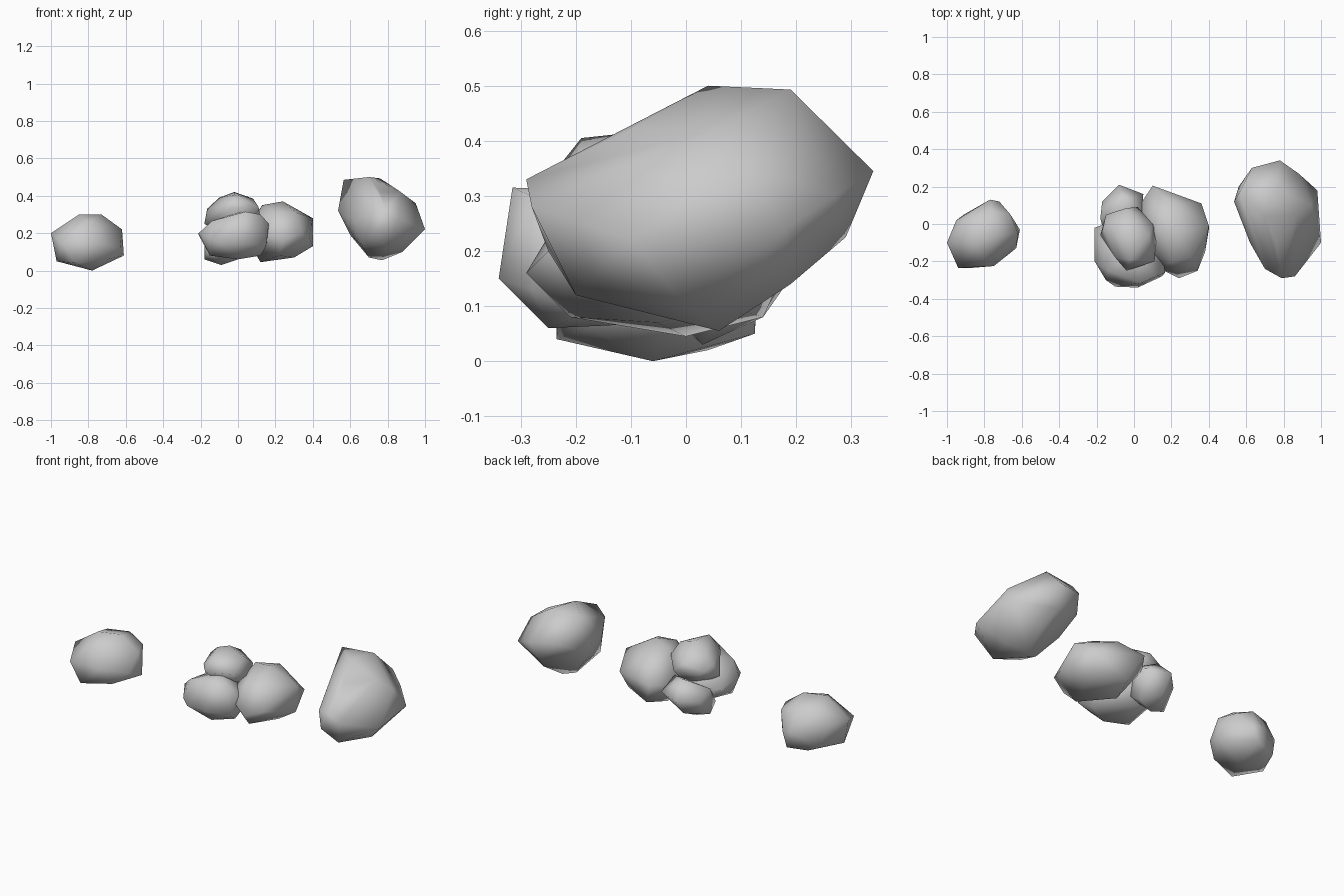
import bpy, bmesh


def rock(name, crown, girth, base):
    """Convex boulder wrapped around a few crown, girth and base points."""
    bm = bmesh.new()
    for p in crown + girth + base:
        bm.verts.new(p)
    bmesh.ops.convex_hull(bm, input=bm.verts)
    loose = [v for v in bm.verts if not v.link_faces]
    bmesh.ops.delete(bm, geom=loose, context='VERTS')
    bmesh.ops.recalc_face_normals(bm, faces=bm.faces)
    for f in bm.faces:
        f.smooth = True
    mesh = bpy.data.meshes.new(name)
    bm.to_mesh(mesh)
    bm.free()
    bpy.context.collection.objects.link(bpy.data.objects.new(name, mesh))


# Small lone rock on the left
rock("small_rock",
     [(-.85, -.1, .3), (-.73, -.06, .3), (-.76, .07, .26), (-.88, .03, .26), (-.8, -.19, .26)],
     [(-1, -.1, .2), (-.95, .02, .18), (-.77, .13, .15), (-.72, .12, .13), (-.62, -.05, .22),
      (-.66, .05, .22), (-.61, -.03, .08), (-.63, -.13, .12), (-.75, -.225, .15), (-.94, -.235, .15)],
     [(-.97, -.1, .05), (-.78, -.06, 0), (-.87, -.235, .04), (-.75, .125, .05), (-.83, .04, .02),
      (-.91, .05, .06), (-.7, -.18, .06)])

# Cluster of four rocks in the middle
rock("cluster_right_rock",
     [(.13, -.02, .35), (.24, -.05, .37), (.2, .11, .31), (.31, -.18, .31), (.2, -.2, .31)],
     [(.1, .205, .22), (.36, .11, .2), (.4, -.01, .28), (.4, -.03, .13), (.38, -.15, .18),
      (.34, -.25, .2), (.24, -.29, .16), (.14, -.24, .2), (.03, .1, .2), (.04, -.12, .2)],
     [(.22, -.21, .08), (.12, 0, .045), (.3, -.05, .07), (.16, .14, .08), (.33, .07, .1)])

rock("cluster_front_rock",
     [(-.14, -.25, .265), (0, -.15, .31), (.04, -.315, .315), (.12, -.28, .3), (.165, -.26, .25)],
     [(-.21, -.02, .19), (-.21, -.2, .2), (-.15, -.3, .17), (-.1, -.335, .15), (.02, -.34, .15),
      (.15, -.28, .13), (.16, -.1, .18), (0, .06, .2)],
     [(.12, -.2, .08), (0, -.25, .06), (-.15, -.22, .08), (-.05, -.03, .07)])

rock("cluster_top_rock",
     [(-.02, -.05, .42), (-.1, -.05, .39), (.08, -.06, .385), (-.02, -.19, .405)],
     [(-.18, -.06, .25), (-.15, .05, .31), (-.04, .085, .34), (.02, .09, .29), (.1, 0, .33),
      (.12, -.06, .28), (.11, -.2, .34), (-.04, -.25, .33), (-.1, -.18, .34), (-.165, -.02, .33)],
     [(0, -.02, .15)])

rock("cluster_back_rock",
     [(-.06, .12, .27), (-.18, .03, .21), (.04, .05, .24)],
     [(-.17, .12, .16), (-.08, .21, .18), (.05, .16, .18), (0, -.08, .15), (-.16, -.05, .1)],
     [(-.18, .03, .06), (-.09, .03, .03), (0, .05, .06), (-.08, .14, .08)])

# Large lone rock on the right
rock("large_rock",
     [(.7, .04, .5), (.565, .17, .485), (.76, .19, .493), (.76, -.1, .42), (.87, .05, .42)],
     [(.535, .12, .32), (.56, .2, .3), (.63, .3, .36), (.78, .34, .345), (.88, .27, .3),
      (.95, .1, .36), (.98, .18, .24), (1, -.1, .22), (.86, -.28, .28), (.79, -.29, .33),
      (.7, -.24, .3), (.62, -.1, .27), (.76, .29, .225), (.72, -.25, .2)],
     [(.77, .06, .055), (.7, .03, .07), (.88, 0, .1), (.8, -.2, .12), (.6, .1, .19),
      (.8, .19, .14), (.66, -.14, .14)])
